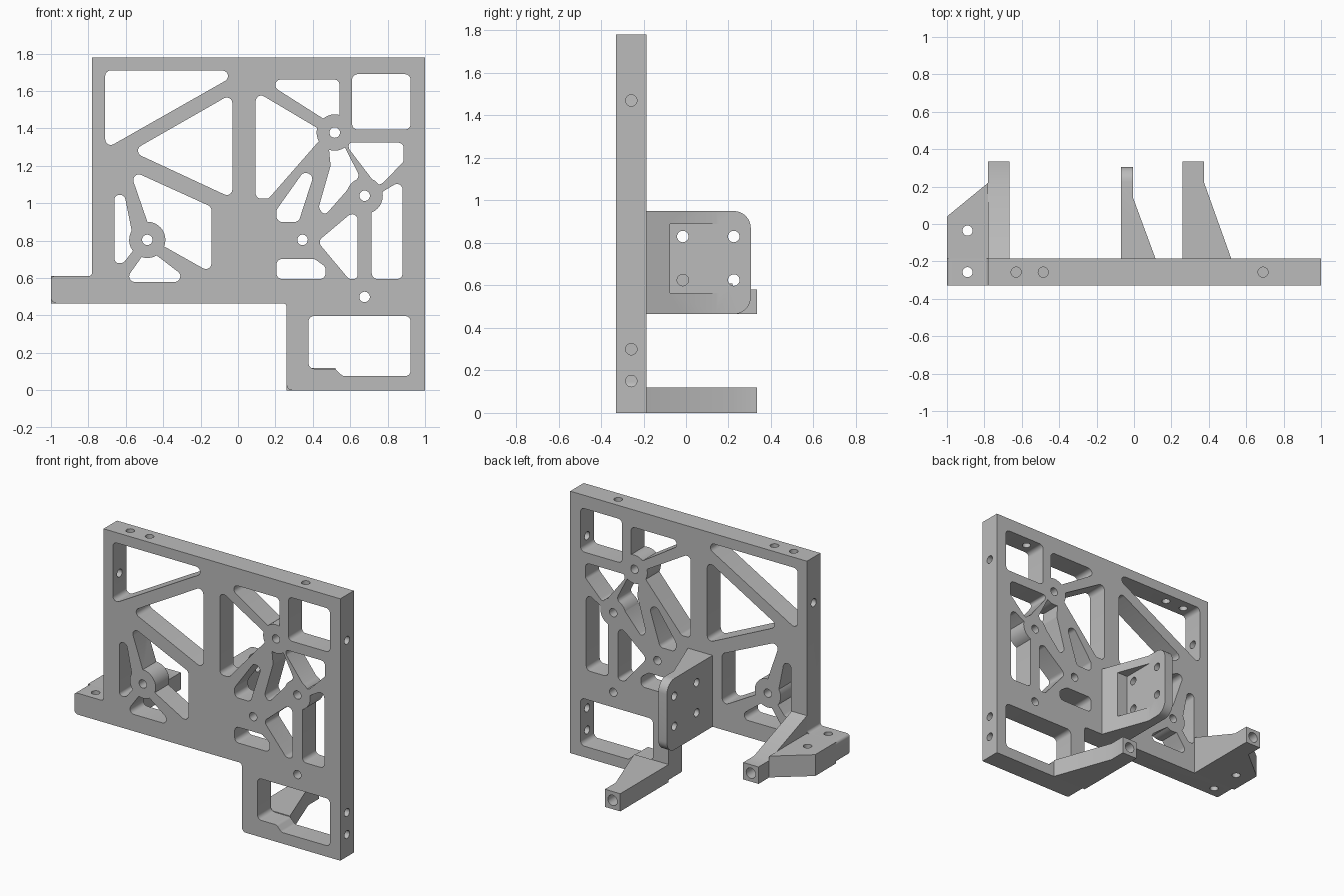
import bpy, bmesh, math
from mathutils import Vector, Matrix

if "Cube" in bpy.data.objects:
    bpy.data.objects.remove(bpy.data.objects["Cube"])

grey = bpy.data.materials.new("plain_grey")
grey.diffuse_color = (0.5, 0.5, 0.5, 1)
grey.use_nodes = True
grey.node_tree.nodes["Principled BSDF"].inputs["Base Color"].default_value = grey.diffuse_color
FRONT, BACK = -0.33, -0.185
MID = (FRONT + BACK) / 2
UPRIGHT = Matrix.Translation((0, MID, 0)) @ Matrix.Rotation(math.pi / 2, 4, 'X')


def fillet(points, radii, steps=6):
    """Round the corners of a closed 2D polygon."""
    n, out = len(points), []
    if not isinstance(radii, list):
        radii = [radii] * n
    pts = [Vector((x, y, 0)) for x, y in points]
    for i, p in enumerate(pts):
        e1, e2 = pts[i - 1] - p, pts[(i + 1) % n] - p
        d1, d2 = e1.normalized(), e2.normalized()
        half = d1.angle(d2) / 2
        if radii[i] == 0 or half > 1.55:
            out.append(p)
            continue
        t = min(radii[i] / math.tan(half), 0.47 * min(e1.length, e2.length))
        r = t * math.tan(half)
        c = p + (d1 + d2).normalized() * (r / math.sin(half))
        a, b = p + d1 * t - c, p + d2 * t - c
        sweep = math.pi - 2 * half
        for k in range(steps + 1):
            f = k / steps
            out.append(c + (a * math.sin((1 - f) * sweep) + b * math.sin(f * sweep)) / math.sin(sweep))
    return out


def rect(x0, z0, x1, z1):
    return [(x0, z0), (x1, z0), (x1, z1), (x0, z1)]


def finish(name, bm):
    bmesh.ops.remove_doubles(bm, verts=bm.verts, dist=1e-5)
    bmesh.ops.recalc_face_normals(bm, faces=bm.faces)
    me = bpy.data.meshes.new(name)
    bm.to_mesh(me)
    bm.free()
    me.materials.append(grey)
    ob = bpy.data.objects.new(name, me)
    bpy.context.collection.objects.link(ob)
    return ob


def prism(name, points, lo, hi, axis='Z', matrix=None):
    """Extrude a polygon: (x, y) along Z or (y, z) along X."""
    bm = bmesh.new()
    place = (lambda p, h: (p[0], p[1], h)) if axis == 'Z' else (lambda p, h: (h, p[0], p[1]))
    low = [bm.verts.new(place(p, lo)) for p in points]
    top = [bm.verts.new(place(p, hi)) for p in points]
    bm.faces.new(low)
    bm.faces.new(top)
    n = len(points)
    for i in range(n):
        bm.faces.new((low[i], low[(i + 1) % n], top[(i + 1) % n], top[i]))
    if matrix:
        bm.transform(matrix)
    return finish(name, bm)


def drill(centre, axis, length, radius=0.027):
    rot = {'X': Matrix.Rotation(math.pi / 2, 4, 'Y'),
           'Y': Matrix.Rotation(math.pi / 2, 4, 'X'), 'Z': Matrix()}[axis]
    bm = bmesh.new()
    bmesh.ops.create_cone(bm, cap_ends=True, segments=32, radius1=radius, radius2=radius,
                          depth=length, matrix=Matrix.Translation(centre) @ rot)
    return finish("cutter", bm)


def boolean(ob, cutters, mode='DIFFERENCE'):
    bpy.context.view_layer.objects.active = ob
    for c in cutters:
        c.hide_render = True
        m = ob.modifiers.new("cut", 'BOOLEAN')
        m.operation, m.object, m.solver = mode, c, 'EXACT'
        bpy.ops.object.modifier_apply(modifier=m.name)
        bpy.data.objects.remove(c)


# Main plate outline (x, z)
plate = prism("main_plate", fillet(
    [(-0.78, 1.78), (1, 1.78), (1, 0), (0.26, 0), (0.26, 0.465), (-1, 0.465), (-1, 0.61), (-0.78, 0.61)],
    [0, 0, 0, 0.03, 0.02, 0.03, 0.02, 0.02]), -(BACK - FRONT) / 2, (BACK - FRONT) / 2, matrix=UPRIGHT)

# Lightening windows between the ribs
left_windows = [
    [(-0.71, 1.71), (0.03, 1.71), (-0.71, 1.29)],
    [(-0.03, 1.587), (-0.03, 1.027), (-0.57, 1.278)],
    [(-0.66, 1.045), (-0.607, 1.045), (-0.55, 0.76), (-0.613, 0.68), (-0.66, 0.68)],
    [(-0.581, 1.18), (-0.142, 0.981), (-0.142, 0.627), (-0.45, 0.80)],
    [(-0.483, 0.758), (-0.25, 0.579), (-0.61, 0.579)],
]
upper_windows = [
    [(0.094, 1.598), (0.47, 1.375), (0.163, 1.024), (0.094, 1.024)],
    [(0.126, 1.662), (0.543, 1.662), (0.543, 1.397)],
    rect(0.61, 1.394, 0.923, 1.69),
    [(0.592, 1.324), (0.886, 1.324), (0.886, 1.222), (0.75, 1.085), (0.592, 1.292)],
    [(0.48, 1.36), (0.54, 1.36), (0.65, 1.145), (0.463, 0.933), (0.431, 0.976), (0.495, 1.201)],
]
lower_windows = [
    [(0.206, 0.965), (0.351, 1.169), (0.404, 1.147), (0.324, 0.90), (0.206, 0.90)],
    [(0.206, 0.702), (0.41, 0.702), (0.468, 0.66), (0.468, 0.595), (0.206, 0.595)],
    [(0.64, 0.976), (0.64, 0.595), (0.592, 0.595), (0.425, 0.795)],
    [(0.715, 0.595), (0.88, 0.595), (0.88, 1.126), (0.715, 1.027)],
    [(0.377, 0.397), (0.923, 0.397), (0.923, 0.075), (0.56, 0.075), (0.52, 0.115), (0.377, 0.115)],
]
# Round bosses stay solid where the windows meet them
bosses = [(-0.485, 0.804), (0.517, 1.378), (0.677, 1.04)]
for group in (left_windows, upper_windows, lower_windows):
    for w in group:
        cutter = prism("cutter", fillet(w, 0.03), -0.15, 0.15, matrix=UPRIGHT)
        near = [b for b in bosses if min(math.dist(b, p) for p in w) < 0.2]
        boolean(cutter, [drill((x, MID, z), 'Y', 0.6, 0.097) for x, z in near])
        boolean(plate, [cutter])

# Screw holes through the face, the plate edges and the side tab
cuts = [drill((x, MID, z), 'Y', 0.4, 0.028) for x, z in bosses + [(0.345, 0.804), (0.677, 0.499)]]
cuts += [drill((x, MID, 1.76), 'Z', 0.2) for x in (-0.63, -0.485, 0.69)]
cuts += [drill((0.98, MID, z), 'X', 0.2) for z in (1.47, 0.30, 0.15)]
cuts += [drill((-0.76, MID, 1.47), 'X', 0.2), drill((-0.89, MID, 0.54), 'Z', 0.4)]
boolean(plate, cuts)

# Side tab with its angled rear edge
tab = prism("side_tab", [(-1, BACK), (-1, 0.04), (-0.78, 0.22), (-0.78, BACK)], 0.465, 0.61)
boolean(tab, [drill((-0.89, -0.035, 0.54), 'Z', 0.4)])

# Upper arm, sloping down from the plate to a square tip
arm = prism("upper_arm", [(BACK, 0.465), (0.335, 0.465), (0.335, 0.58), (0.22, 0.58), (BACK, 0.73)],
            -0.78, -0.665, 'X')
boolean(arm, [drill((-0.7225, 0.3, 0.5225), 'Y', 0.2, 0.035)])

# Lower arm, tapering to a square tip
foot = prism("lower_arm", [(0.26, BACK), (0.52, BACK), (0.375, 0.22), (0.375, 0.335), (0.26, 0.335)],
             0.0, 0.12)
boolean(foot, [drill((0.3175, 0.3, 0.06), 'Y', 0.2, 0.035)])

# Upright bracket: tapered body, rounded rear corners, pocket and four holes
bracket = prism("upright_bracket", [(-0.07, BACK), (0.115, BACK), (-0.005, 0.14), (-0.005, 0.305),
                                    (-0.07, 0.305)], 0.465, 0.95)
side = fillet(rect(-0.25, 0.465, 0.305, 0.95), [0, 0.08, 0.08, 0], 8)
boolean(bracket, [prism("cutter", side, -0.2, 0.3, 'X')], 'INTERSECT')
pocket = prism("cutter", rect(-0.006, -0.075, 0.2, 0.16), 0.565, 0.89)
boolean(bracket, [pocket] + [drill((0, y, z), 'X', 0.4) for y in (-0.015, 0.225) for z in (0.625, 0.83)])

# Smooth the rounded corners and keep edges sharp
for ob in (plate, tab, arm, foot, bracket):
    bpy.ops.object.select_all(action='DESELECT')
    ob.select_set(True)
    bpy.context.view_layer.objects.active = ob
    bpy.ops.object.shade_smooth_by_angle(angle=math.radians(30))
